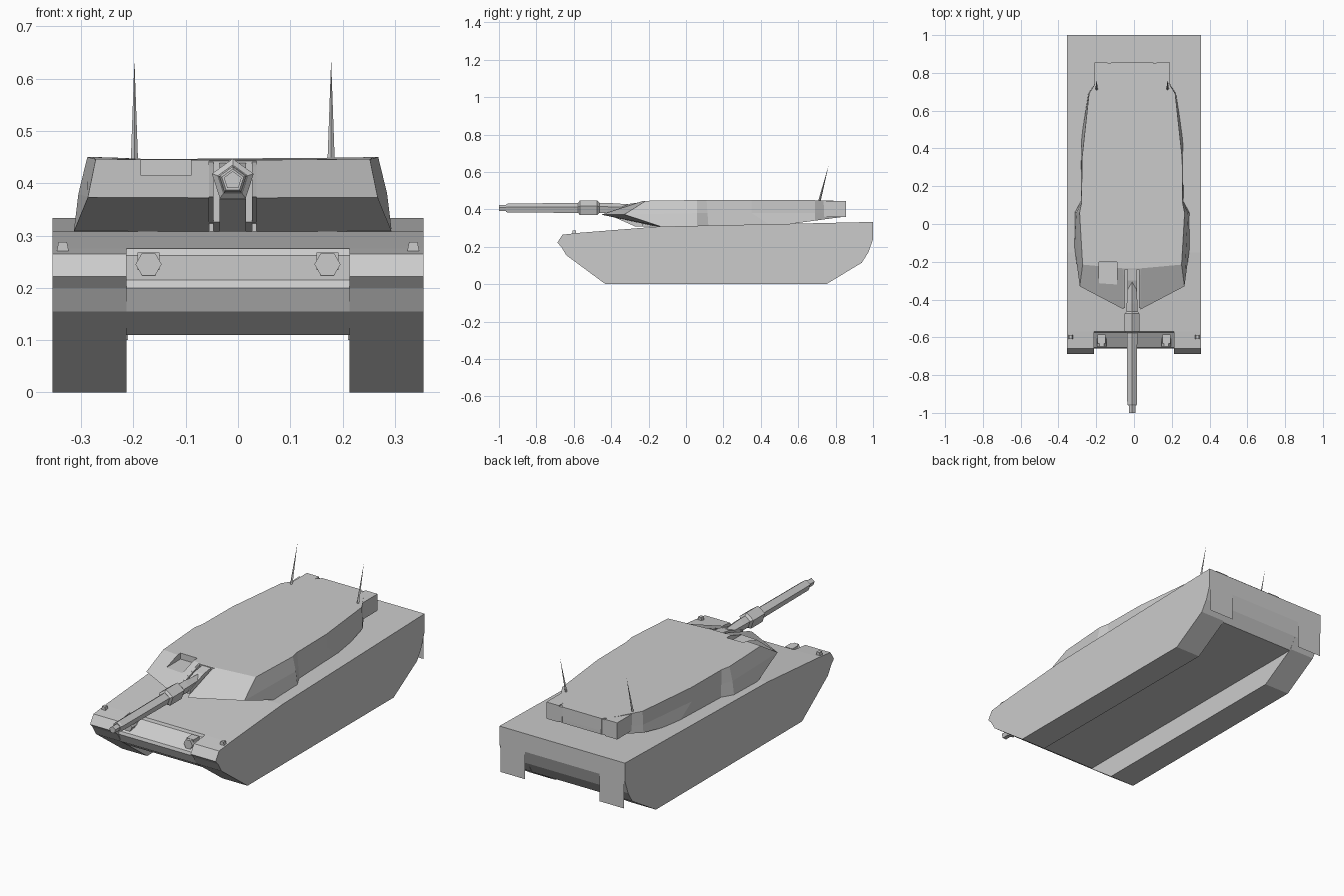
import bpy, bmesh, math
from mathutils import Vector

if "Cube" in bpy.data.objects:
    bpy.data.objects.remove(bpy.data.objects["Cube"])

CX = -0.01  # turret centre line


def make(name, verts, faces):
    bm = bmesh.new()
    vs = [bm.verts.new(v) for v in verts]
    for f in faces:
        bm.faces.new([vs[i] for i in f])
    bmesh.ops.recalc_face_normals(bm, faces=bm.faces)
    me = bpy.data.meshes.new(name)
    bm.to_mesh(me)
    bm.free()
    ob = bpy.data.objects.new(name, me)
    bpy.context.collection.objects.link(ob)
    return ob


def loft(name, rings, caps=True):
    n, m = len(rings[0]), len(rings)
    faces = [(k*n + i, k*n + (i+1) % n, (k+1)*n + (i+1) % n, (k+1)*n + i)
             for k in range(m-1) for i in range(n)]
    if caps:
        faces += [tuple(range(n)), tuple(range((m-1)*n, m*n))]
    return make(name, [v for r in rings for v in r], faces)


def side_prism(name, profile, x0, x1):
    return loft(name, [[(x, y, z) for y, z in profile] for x in (x0, x1)])


def box(name, x0, x1, y0, y1, z0, z1):
    return side_prism(name, [(y0, z0), (y1, z0), (y1, z1), (y0, z1)], x0, x1)


def tube(name, x, z, sections, sides, start):
    rings = [[(x + r*math.cos(start + 2*math.pi*i/sides), y,
               z + r*math.sin(start + 2*math.pi*i/sides)) for i in range(sides)]
             for y, r in sections]
    return loft(name, rings)


def cut(target, cutter):
    cutter.hide_render = True
    mod = target.modifiers.new("cut", 'BOOLEAN')
    mod.operation = 'DIFFERENCE'
    mod.solver = 'EXACT'
    mod.object = cutter
    bpy.context.view_layer.objects.active = target
    bpy.ops.object.modifier_apply(modifier=mod.name)
    bpy.data.objects.remove(cutter)


# Hull: two full-height track sides and a raised centre with a recessed nose
rear = [(1, .333), (1, .24), (.975, .17), (.94, .115)]
track = [(-.43, 0), (-.64, .155), (-.667, .2), (-.688, .222), (-.66, .265),
         (-.57, .275), (-.15, .308)] + rear + [(.75, 0)]
centre = [(-.575, .11), (-.64, .155), (-.66, .2), (-.655, .215), (-.575, .262),
          (-.57, .275), (-.15, .308)] + rear[:3] + [(.935, .11)]
side_prism("hull_centre", centre, -.215, .215)
for s, side in ((-1, "left"), (1, "right")):
    side_prism(side + "_track_side", track, s*.213, s*.355)
    # Rear mud flaps, thin sheets
    make(side + "_mud_flap", [(s*.21, 1, .1), (s*.35, 1, .1), (s*.35, 1, .25), (s*.21, 1, .25)],
         [(0, 1, 2, 3)])
    # Headlights on small brackets, and corner marker lights
    tube(side + "_headlight", s*.171, .245, [(-.648, .025), (-.61, .025), (-.59, .018)], 6, 0)
    box(side + "_headlight_bracket", s*.15, s*.192, -.632, -.585, .235, .268)
    loft(side + "_marker_light",
         [[(s*.335 + a*w, -.598 + b*.01, z) for a, b in ((-1, -1), (1, -1), (1, 1), (-1, 1))]
          for z, w in ((.268, .012), (.288, .008))])

# Turret: top, ridge and bottom outlines of one half, mirrored and lofted
top = [(.045, -.235, .444), (.262, -.215, .446), (.278, .06, .45), (.268, .11, .45),
       (.265, .35, .45), (.228, .69, .449), (.16, .8, .446), (.11, .855, .443)]
ridge = [(.045, -.452, .372), (.277, -.33, .373), (.295, .06, .38), (.27, .115, .38),
         (.268, .35, .38), (.23, .69, .38), (.162, .8, .38), (.11, .856, .38)]
bottom = [(.045, -.155, .307), (.304, -.13, .307), (.304, .06, .307), (.272, .12, .307),
          (.268, .46, .309), (.232, .69, .34), (.162, .8, .355), (.11, .856, .362)]
rings = [[(CX + x, y, z) for x, y, z in half] + [(CX - x, y, z) for x, y, z in reversed(half)]
         for half in (top, ridge, bottom)]
turret = loft("turret", rings)
cut(turret, box("gun_slot_cutter", CX-.045, CX+.045, -.6, -.24, .25, .5))
cut(turret, box("sight_cutter", -.185, -.09, -.4, -.2, .415, .5))

# Stowage boxes on the turret rear
box("bustle_box", CX-.2, CX+.2, .72, .853, .362, .44)
for s, side in ((-1, "left"), (1, "right")):
    box(side + "_bustle_corner", CX+s*.13, CX+s*.2, .715, .856, .36, .445)

# Mantlet block in the slot, with thin side cheeks
side_prism("mantlet", [(-.23, .308), (-.23, .44), (-.3, .43), (-.41, .39), (-.41, .37),
                       (-.27, .308)], CX-.025, CX+.025)
for s in (-1, 1):
    side_prism("slot_cheek", [(-.23, .308), (-.23, .443), (-.27, .432), (-.445, .374),
                              (-.16, .308)], CX+s*.037, CX+s*.045)

# Gun: five-sided sleeve, barrel and muzzle
up = math.pi/2
tube("gun_sleeve", CX, .405, [(-.577, .03), (-.568, .042), (-.475, .042), (-.463, .03),
                              (-.42, .03), (-.3, .022)], 5, up)
tube("gun_barrel", CX, .405, [(-.962, .022), (-.952, .027), (-.56, .029)], 5, up)
tube("gun_muzzle", CX, .405, [(-1, .018), (-.95, .018)], 5, up)

# Antennas, thin cones leaning back
for s, side in ((-1, "left"), (1, "right")):
    ax = CX + s*.188
    base = [(ax + r*math.cos(a), .712 + r*math.sin(a), .44)
            for r, a in [(.007, 2*math.pi*i/4) for i in range(4)]]
    make(side + "_antenna", base + [(ax, .763, .637)],
         [(0, 1, 2, 3)] + [(i, (i+1) % 4, 4) for i in range(4)])
